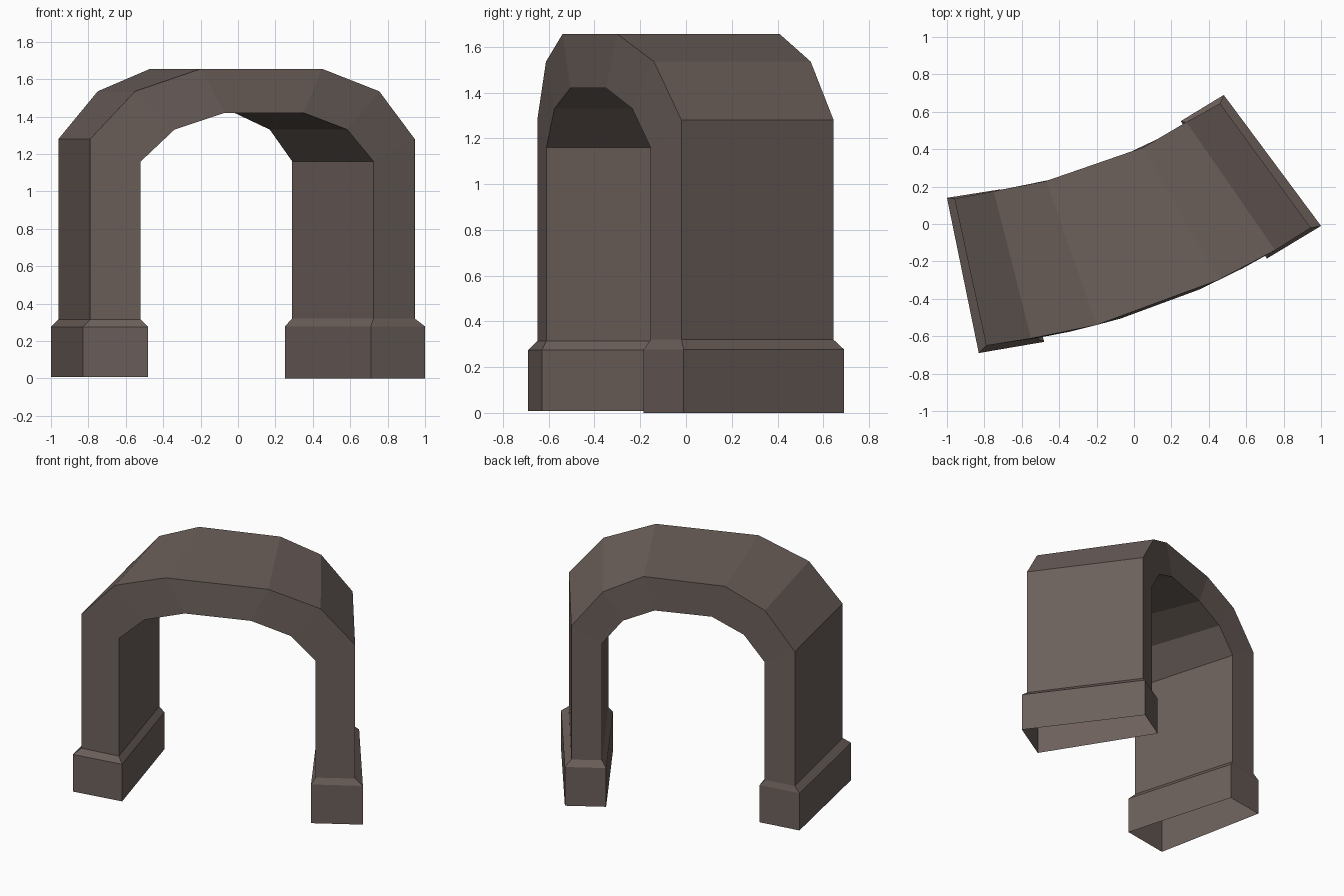
import bpy

if "Cube" in bpy.data.objects:
    bpy.data.objects.remove(bpy.data.objects["Cube"])

stone = bpy.data.materials.new("brown_grey_stone")
stone.diffuse_color = (0.150, 0.117, 0.105, 1)
stone.use_nodes = True
stone.node_tree.nodes["Principled BSDF"].inputs["Base Color"].default_value = stone.diffuse_color


def section(outer_front, outer_back, inner_back, inner_front, z_out, z_in):
    """Four-cornered cross-section of the arch, outer edge then inner edge."""
    return [(*outer_front, z_out), (*outer_back, z_out),
            (*inner_back, z_in), (*inner_front, z_in)]


def at_height(sec, z):
    """Same plan outline flattened to one height."""
    return [(x, y, z) for x, y, _ in sec]


def loft(name, sections):
    """Skin consecutive sections into an open tube with flat faces."""
    verts = [p for s in sections for p in s]
    faces = []
    for k in range(len(sections) - 1):
        a, b = 4 * k, 4 * (k + 1)
        for i in range(4):
            j = (i + 1) % 4
            faces.append((a + i, b + i, b + j, a + j))
    mesh = bpy.data.meshes.new(name)
    mesh.from_pydata(verts, [], faces)
    mesh.materials.append(stone)
    mesh.update()
    obj = bpy.data.objects.new(name, mesh)
    bpy.context.collection.objects.link(obj)
    return obj


# Arch stations, left spring to right spring, following the curved plan
SPRING, HAUNCH, CROWN = (1.28, 1.16), (1.535, 1.33), (1.655, 1.42)
stations = [
    section((-0.79, -0.65), (-0.96, 0.135), (-0.745, 0.17), (-0.52, -0.61), *SPRING),
    section((-0.55, -0.612), (-0.75, 0.175), (-0.60, 0.20), (-0.34, -0.575), *HAUNCH),
    section((-0.20, -0.54), (-0.47, 0.23), (-0.38, 0.25), (-0.07, -0.505), *CROWN),
    section((0.45, -0.30), (0.05, 0.41), (-0.02, 0.385), (0.35, -0.35), *CROWN),
    section((0.755, -0.14), (0.28, 0.545), (0.17, 0.475), (0.585, -0.235), *HAUNCH),
    section((0.945, -0.02), (0.46, 0.645), (0.29, 0.54), (0.725, -0.155), *SPRING),
]
left_foot = at_height(stations[0], 0.315)
right_foot = at_height(stations[-1], 0.32)

# Two columns and the arch as one continuous skin
loft("arch_and_columns", [left_foot] + stations + [right_foot])

# Flared bases, chamfered at the top and open underneath
left_plan = section((-0.83, -0.69), (-1.0, 0.14), (-0.715, 0.185), (-0.48, -0.63), 0, 0)
right_plan = section((1.0, -0.01), (0.48, 0.69), (0.25, 0.55), (0.71, -0.185), 0, 0)
loft("left_base", [at_height(left_plan, 0.008), at_height(left_plan, 0.275), left_foot])
loft("right_base", [right_foot, at_height(right_plan, 0.278), at_height(right_plan, 0)])
